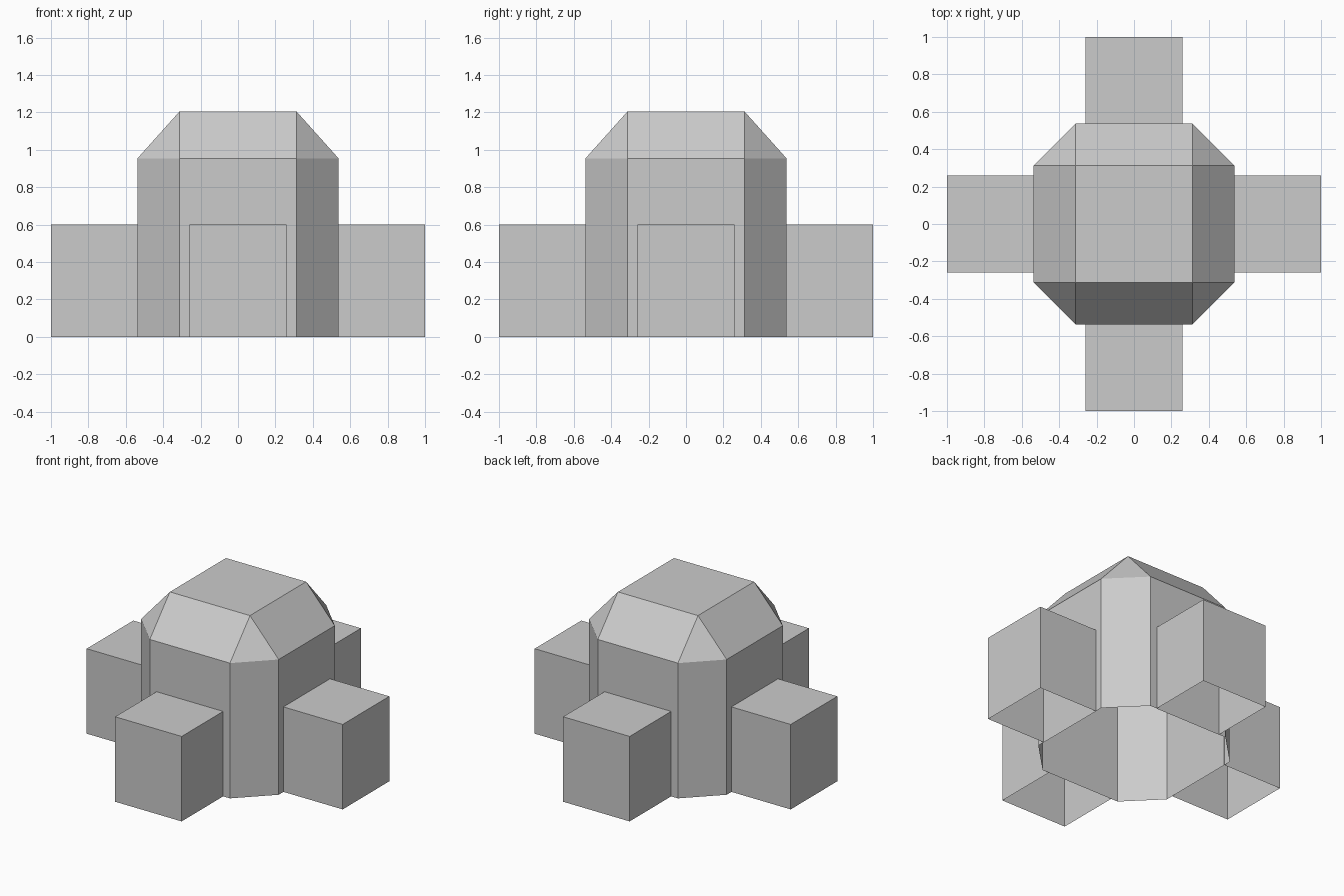
import bpy, bmesh
from math import pi
from mathutils import Matrix

if "Cube" in bpy.data.objects:
    bpy.data.objects.remove(bpy.data.objects["Cube"])

HALF, INNER = 0.537, 0.313      # body half width, half width of flat sides
WALL_Z, TOP_Z = 0.955, 1.205
ARM_W, ARM_H, ARM_IN, ARM_OUT = 0.52, 0.6, 0.535, 1.0


def finish(bm, name):
    mesh = bpy.data.meshes.new(name)
    bm.to_mesh(mesh)
    bm.free()
    obj = bpy.data.objects.new(name, mesh)
    bpy.context.collection.objects.link(obj)
    return obj


# Body: open-bottomed octagonal walls, sloped shoulders and square roof
bm = bmesh.new()
octagon = []
for sx, sy in ((1, 1), (-1, 1), (-1, -1), (1, -1)):
    pair = [(sx * HALF, sy * INNER), (sx * INNER, sy * HALF)]
    octagon += pair if sx * sy > 0 else pair[::-1]
low = [bm.verts.new((x, y, 0)) for x, y in octagon]
high = [bm.verts.new((x, y, WALL_Z)) for x, y in octagon]
roof = [bm.verts.new((sx * INNER, sy * INNER, TOP_Z))
        for sx, sy in ((1, 1), (-1, 1), (-1, -1), (1, -1))]
for i in range(8):
    j = (i + 1) % 8
    bm.faces.new((low[i], low[j], high[j], high[i]))
for i in range(4):
    j = (i + 1) % 4
    a, b, c = high[2 * i], high[2 * i + 1], high[2 * j]
    bm.faces.new((a, b, roof[i]))             # corner triangle
    bm.faces.new((b, c, roof[j], roof[i]))    # sloped side
bm.faces.new(roof)
finish(bm, "body")

# Arms: four open-bottomed boxes against the flat walls
for k, side in enumerate(("right", "back", "left", "front")):
    bm = bmesh.new()
    bmesh.ops.create_cube(bm, size=1)
    bmesh.ops.scale(bm, vec=(ARM_OUT - ARM_IN, ARM_W, ARM_H), verts=bm.verts)
    bmesh.ops.translate(bm, vec=((ARM_OUT + ARM_IN) / 2, 0, ARM_H / 2), verts=bm.verts)
    bm.normal_update()
    bottom = [f for f in bm.faces if f.normal.z < -0.5]
    bmesh.ops.delete(bm, geom=bottom, context='FACES_ONLY')
    bm.transform(Matrix.Rotation(k * pi / 2, 4, 'Z'))
    finish(bm, side + "_arm")
